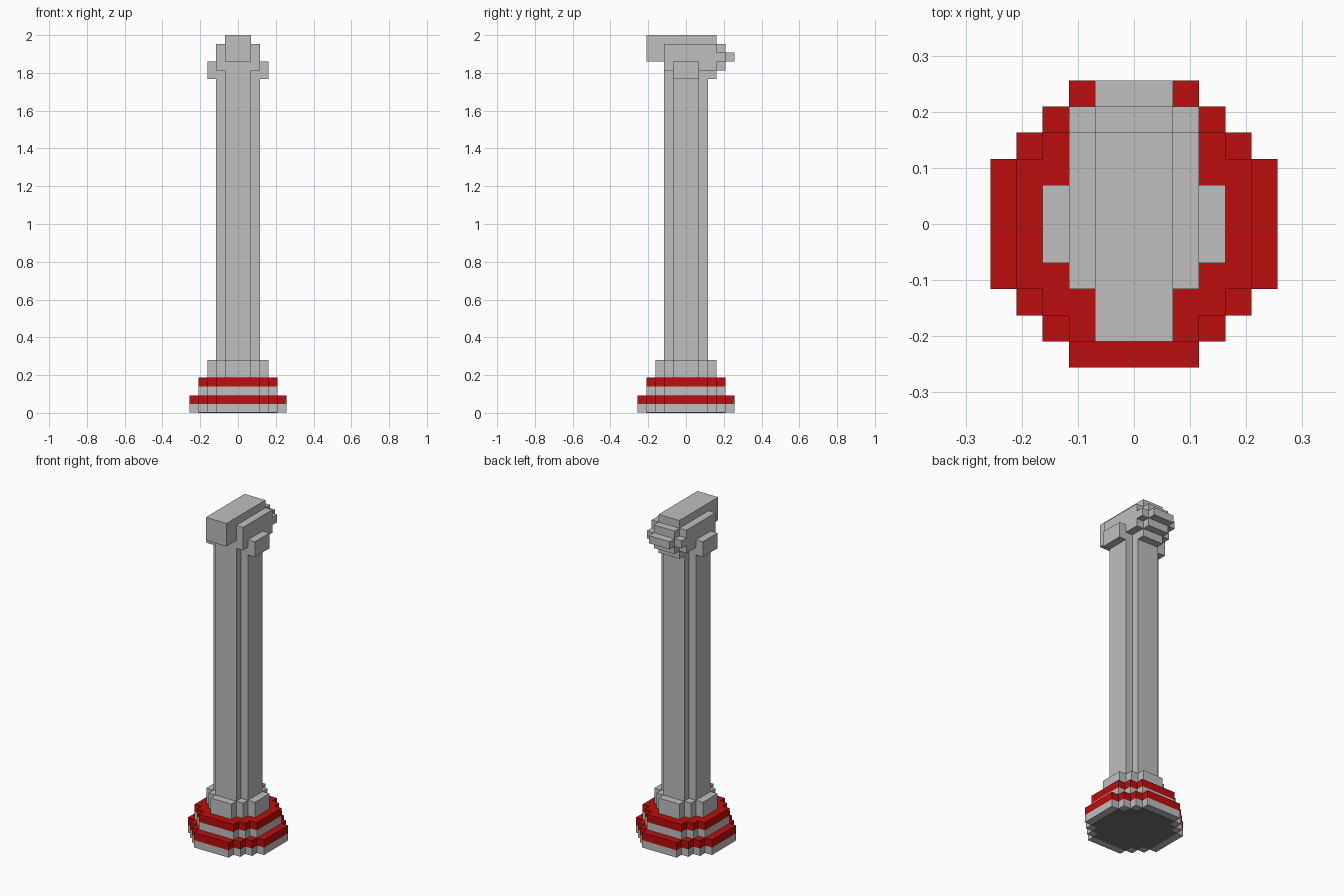
import bpy
import bmesh

cube = bpy.data.objects.get("Cube")
if cube:
    bpy.data.objects.remove(cube, do_unlink=True)

U = 2 / 43  # size of one block


def material(name, rgb):
    m = bpy.data.materials.new(name)
    m.use_nodes = True
    m.diffuse_color = (*rgb, 1)
    bsdf = next(n for n in m.node_tree.nodes if n.type == 'BSDF_PRINCIPLED')
    bsdf.inputs["Base Color"].default_value = (*rgb, 1)
    return m


GREY = material("light grey stone", (0.52, 0.52, 0.52))
RED = material("red band", (0.51, 0.004, 0.004))
DARK = material("dark underside", (0.17, 0.17, 0.17))


def finish(name, bm, mat):
    bmesh.ops.recalc_face_normals(bm, faces=bm.faces)
    mesh = bpy.data.meshes.new(name)
    bm.to_mesh(mesh)
    bm.free()
    mesh.materials.append(mat)
    obj = bpy.data.objects.new(name, mesh)
    bpy.context.collection.objects.link(obj)


def stepped_disc(name, radius, flat, z0, z1, mat):
    """Prism with a stair-stepped round outline, in block units."""
    quarter = [(radius, flat)]
    x, y = radius, flat
    while x > flat:
        x -= 1
        quarter.append((x, y))
        y += 1
        quarter.append((x, y))
    outline = []
    for _ in range(4):
        outline += quarter
        quarter = [(-b, a) for a, b in quarter]
    bm = bmesh.new()
    face = bm.faces.new([bm.verts.new((a * U, b * U, z0 * U)) for a, b in outline])
    out = bmesh.ops.extrude_face_region(bm, geom=[face], use_keep_orig=True)
    top = [v for v in out["geom"] if isinstance(v, bmesh.types.BMVert)]
    bmesh.ops.translate(bm, verts=top, vec=(0, 0, (z1 - z0) * U))
    finish(name, bm, mat)


def block(name, half_x, y0, y1, z0, z1, mat=GREY):
    """Box centred on x, in block units."""
    bm = bmesh.new()
    bmesh.ops.create_cube(bm, size=1)
    for v in bm.verts:
        v.co = (v.co.x * 2 * half_x * U,
                (y1 if v.co.y > 0 else y0) * U,
                (z1 if v.co.z > 0 else z0) * U)
    finish(name, bm, mat)


# Base: alternating grey and red tiers, with a dark plate underneath
stepped_disc("underside_plate", 4.5, 2.5, 0, 0.1, DARK)
stepped_disc("base_lower_tier", 5.5, 2.5, 0.04, 1, GREY)
stepped_disc("base_lower_band", 5.5, 2.5, 1, 2, RED)
stepped_disc("base_upper_tier", 4.5, 2.5, 2, 3, GREY)
stepped_disc("base_upper_band", 4.5, 2.5, 3, 4, RED)
stepped_disc("base_collar", 3.5, 1.5, 4, 6, GREY)

# Shaft
stepped_disc("shaft", 2.5, 1.5, 6, 40, GREY)

# Head: long top beam, side lugs and a rounded back
block("head_beam", 1.5, -4.5, 3.5, 40, 43)
block("head_cheeks", 2.5, -2.5, 3.5, 39, 42)
block("head_lugs", 3.5, -1.5, 1.5, 38, 40)
block("head_underside", 1.5, 0, 3.5, 38, 39)
block("back_step_tall", 1.5, 3.5, 4.5, 39, 42)
block("back_step_wide", 2.5, 3.5, 4.5, 40, 41)
block("back_tip", 1.5, 4.5, 5.5, 40, 41)
